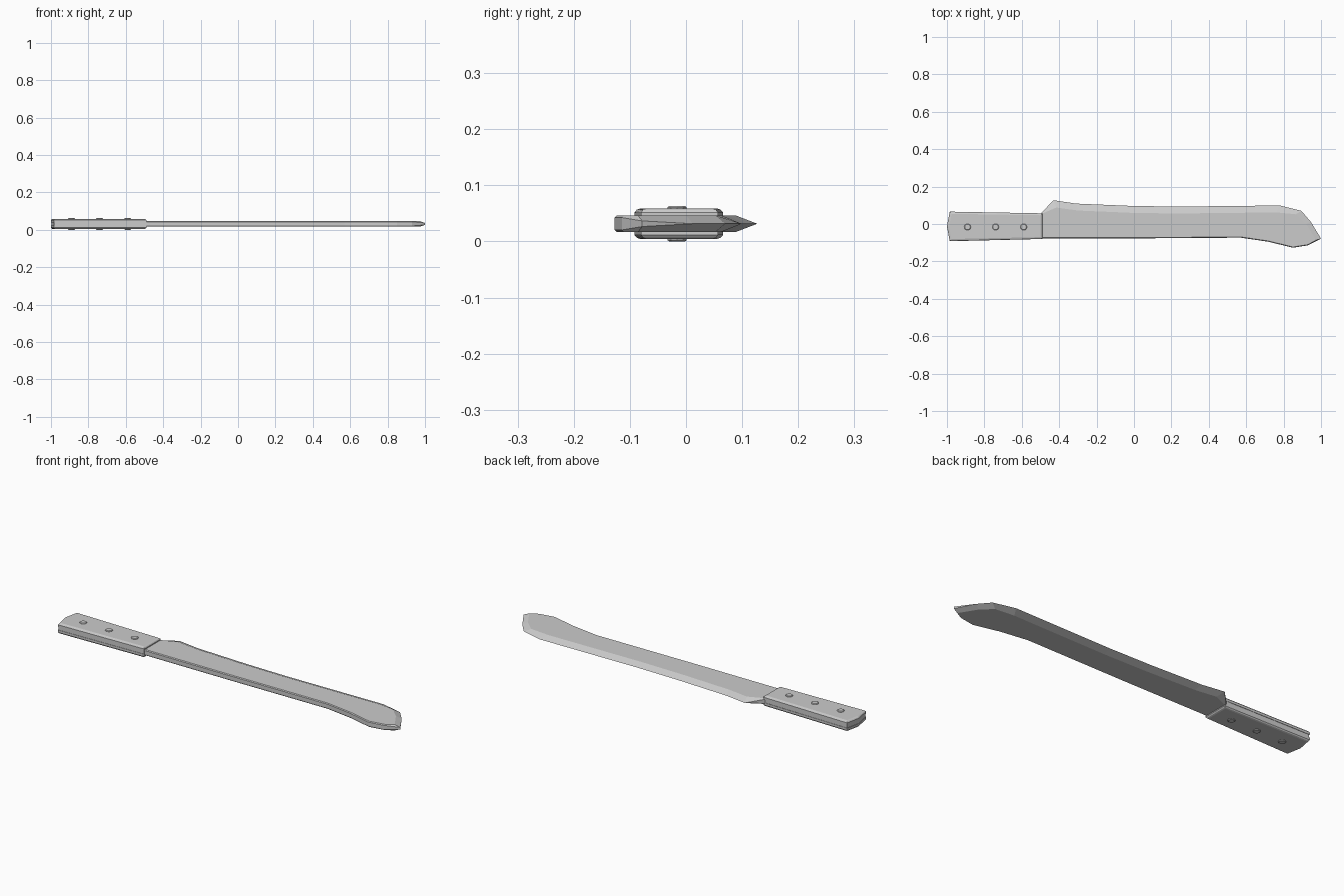
import bpy, bmesh, math

if "Cube" in bpy.data.objects:
    bpy.data.objects.remove(bpy.data.objects["Cube"])

MID = 0.0315      # height of the knife's middle plane
HALF = 0.015      # half thickness of the blade


def stack(name, loops):
    """Join closed 3D loops of equal length and cap both ends."""
    bm = bmesh.new()
    rings = [[bm.verts.new(p) for p in loop] for loop in loops]
    n = len(rings[0])
    for low, high in zip(rings, rings[1:]):
        for i in range(n):
            j = (i + 1) % n
            bm.faces.new((low[i], low[j], high[j], high[i]))
    bm.faces.new(list(reversed(rings[0])))
    bm.faces.new(rings[-1])
    bmesh.ops.remove_doubles(bm, verts=bm.verts, dist=0.0002)
    bmesh.ops.recalc_face_normals(bm, faces=bm.faces)
    mesh = bpy.data.meshes.new(name)
    bm.to_mesh(mesh)
    bm.free()
    ob = bpy.data.objects.new(name, mesh)
    bpy.context.collection.objects.link(ob)
    return ob


def flat(outline, z, grow=0.0):
    """Handle outline at height z, moved inward around its centre by -grow."""
    cx, cy = -0.745, -0.013
    return [(cx + (x - cx) * (1 + grow / 0.25), cy + (y - cy) * (1 + grow / 0.075), z)
            for x, y in outline]


# Blade: sharpened edge with its bevel line, then the blunt spine
edge = [(-0.50, 0.055), (-0.43, 0.127), (-0.31, 0.109), (-0.02, 0.097),
        (0.22, 0.093), (0.78, 0.099), (0.895, 0.07), (0.945, 0.012), (1.0, -0.078)]
bevel = [(-0.50, 0.052), (-0.415, 0.088), (-0.30, 0.072), (-0.02, 0.060),
         (0.22, 0.056), (0.76, 0.062), (0.865, 0.052), (0.92, 0.0), (0.973, -0.086)]
spine = [(0.93, -0.114), (0.85, -0.127), (0.72, -0.095), (0.57, -0.073),
         (0.0, -0.077), (-0.50, -0.077)]
inner = bevel + [(x, y + 0.004) for x, y in spine]
outer = edge + spine
rim = [0.0 if 0 < i < len(edge) - 1 else 0.005 if i == len(edge) - 1 else 0.011
       for i in range(len(outer))]
stack("blade", [
    [(x, y, MID - HALF) for x, y in inner],
    [(x, y, MID - r) for (x, y), r in zip(outer, rim)],
    [(x, y, MID + r) for (x, y), r in zip(outer, rim)],
    [(x, y, MID + HALF) for x, y in inner],
])

# Tang between the two grip scales
grip = [(-0.49, 0.057), (-0.985, 0.066), (-1.0, -0.012), (-0.985, -0.092), (-0.49, -0.08)]
stack("tang", [flat(grip, MID - HALF, -0.002), flat(grip, MID + HALF, -0.002)])

# Grip scales with chamfered outer edges
for side, label in ((1, "upper"), (-1, "lower")):
    stack(label + "_grip_scale", [
        flat(grip, MID + side * 0.008),
        flat(grip, MID + side * 0.020),
        flat(grip, MID + side * 0.025, -0.004),
        flat(grip, MID + side * 0.0275, -0.011),
    ])


# Rivets through the handle
def circle(cx, cy, r, z, n=10):
    return [(cx + r * math.cos(2 * math.pi * i / n),
             cy + r * math.sin(2 * math.pi * i / n), z) for i in range(n)]


for k in range(3):
    x, y = -0.89 + 0.15 * k, -0.016
    stack("rivet_%d" % (k + 1), [circle(x, y, r, MID + h) for r, h in
          ((0.015, -0.0315), (0.018, -0.029), (0.018, 0.029), (0.015, 0.0315))])
